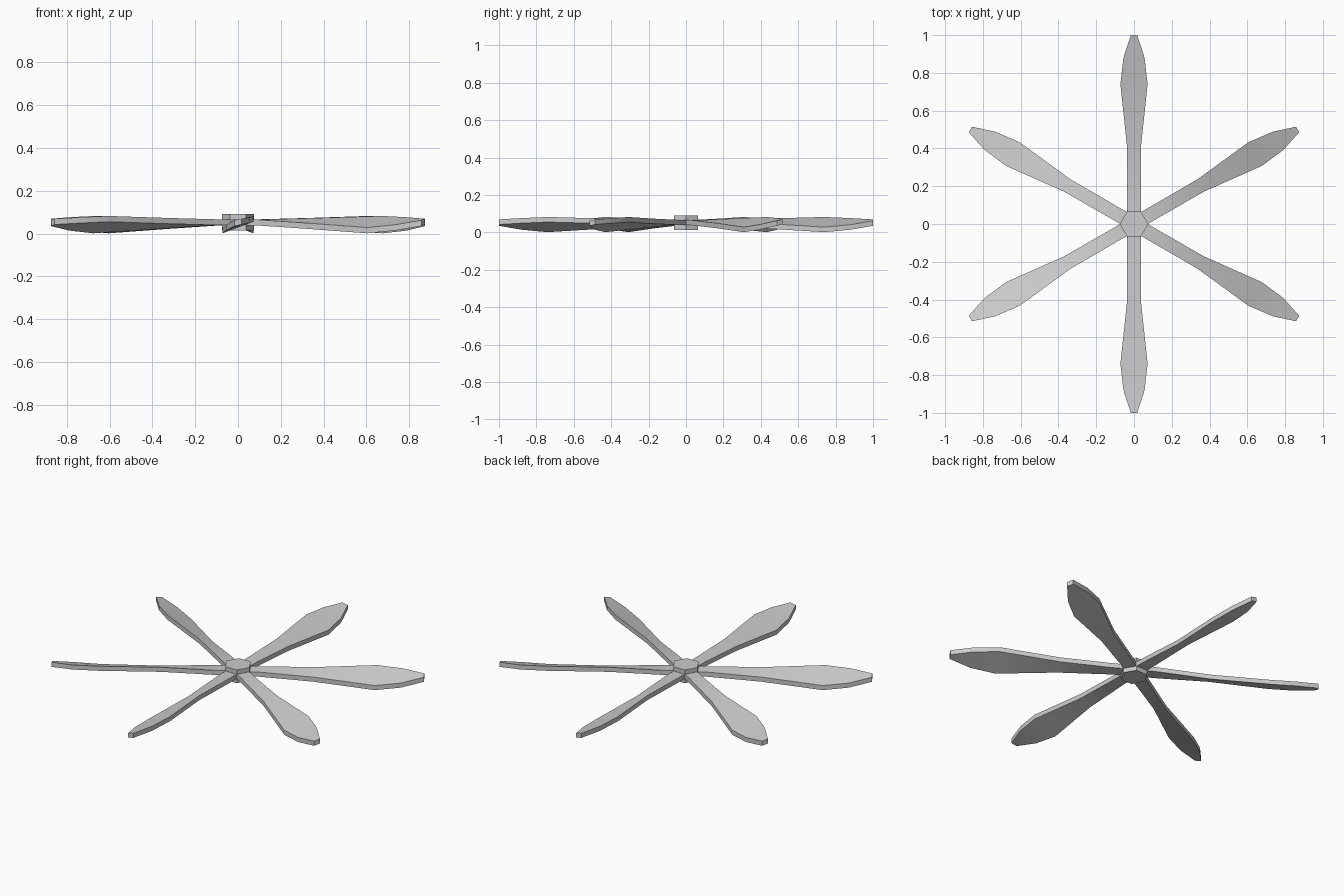
import bpy, bmesh
from math import radians, cos, sin, tau

if "Cube" in bpy.data.objects:
    bpy.data.objects.remove(bpy.data.objects["Cube"])

# Hexagonal hub
bpy.ops.mesh.primitive_cylinder_add(vertices=6, radius=0.075, depth=0.078,
                                    location=(0, 0, 0.052), rotation=(0, 0, radians(30)))
hub = bpy.context.object
hub.name = "hub"

# Blade stations: radius, half width, underside z at low edge, underside z at high edge
STATIONS = [
    (0.05, 0.036, 0.039, 0.039),
    (0.12, 0.036, 0.038, 0.039),
    (0.41, 0.037, 0.021, 0.046),
    (0.74, 0.072, 0.001, 0.055),
    (0.88, 0.056, 0.014, 0.049),
    (1.00, 0.017, 0.035, 0.042),
]
THICKNESS = 0.027


def blade(index, angle):
    """Twisted paddle blade lofted along +x, then turned to its angle."""
    bm = bmesh.new()
    rings = []
    for r, w, low, high in STATIONS:
        section = [(-w, low), (w, high), (w, high + THICKNESS), (-w, low + THICKNESS)]
        rings.append([bm.verts.new((r * cos(angle) - y * sin(angle),
                                    r * sin(angle) + y * cos(angle), z))
                      for y, z in section])
    for a, b in zip(rings, rings[1:]):
        for i in range(4):
            j = (i + 1) % 4
            bm.faces.new((a[i], a[j], b[j], b[i]))
    bm.faces.new(rings[0])
    bm.faces.new(rings[-1])
    bmesh.ops.recalc_face_normals(bm, faces=bm.faces)
    mesh = bpy.data.meshes.new(f"blade_{index}")
    bm.to_mesh(mesh)
    bm.free()
    obj = bpy.data.objects.new(f"blade_{index}", mesh)
    bpy.context.collection.objects.link(obj)
    return obj


# Six blades, one on each hub flat
blades = [blade(i + 1, radians(30) + i * tau / 6) for i in range(6)]

# Smooth twist with crisp edges
bpy.ops.object.select_all(action='DESELECT')
for obj in blades:
    obj.select_set(True)
bpy.context.view_layer.objects.active = blades[0]
bpy.ops.object.shade_smooth_by_angle(angle=radians(30))
